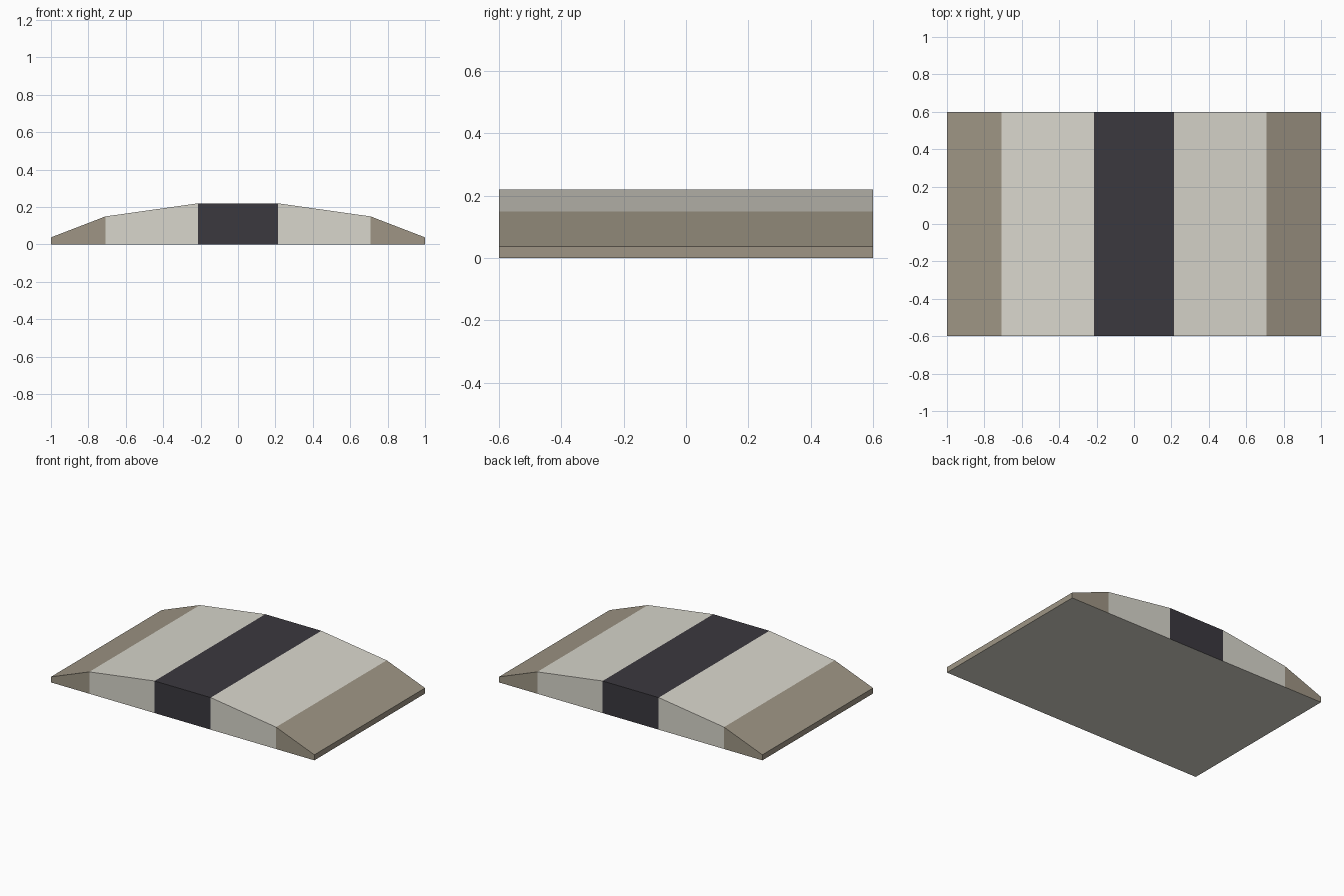
import bpy
import bmesh

cube = bpy.data.objects.get("Cube")
if cube:
    bpy.data.objects.remove(cube, do_unlink=True)


def make_material(name, srgb):
    linear = [((c + 0.055) / 1.055) ** 2.4 for c in srgb] + [1.0]
    mat = bpy.data.materials.new(name)
    mat.use_nodes = True
    mat.diffuse_color = linear
    mat.node_tree.nodes["Principled BSDF"].inputs["Base Color"].default_value = linear
    return mat


PALE, TAN, DARK = range(3)
materials = [
    make_material("pale stone", (0.85, 0.84, 0.80)),
    make_material("tan stone", (0.62, 0.585, 0.52)),
    make_material("charcoal", (0.23, 0.22, 0.245)),
]

# Half of the arched profile (x, height), mirrored to the other side
STRIP, KNEE, HALF_DEPTH = 0.213, 0.709, 0.6
half = [(STRIP, 0.22), (KNEE, 0.15), (1.0, 0.038)]
profile = [(-x, z) for x, z in reversed(half)] + half

# Sweep the profile from front to back in columns
bm = bmesh.new()
rings = []
for x, z in profile:
    corners = [(-HALF_DEPTH, 0), (HALF_DEPTH, 0), (HALF_DEPTH, z), (-HALF_DEPTH, z)]
    rings.append([bm.verts.new((x, y, h)) for y, h in corners])
for a, b in zip(rings, rings[1:]):
    for i in range(4):
        j = (i + 1) % 4
        bm.faces.new((a[i], a[j], b[j], b[i]))
bm.faces.new(rings[0])
bm.faces.new(rings[-1])
bmesh.ops.recalc_face_normals(bm, faces=bm.faces)

# Colour by column; the underside stays pale
for face in bm.faces:
    x = abs(face.calc_center_median().x)
    if face.normal.z < -0.5:
        face.material_index = PALE
    elif x < STRIP:
        face.material_index = DARK
    elif x < KNEE:
        face.material_index = PALE
    else:
        face.material_index = TAN

mesh = bpy.data.meshes.new("arched_ramp")
bm.to_mesh(mesh)
bm.free()
for mat in materials:
    mesh.materials.append(mat)
bpy.context.collection.objects.link(bpy.data.objects.new("arched_ramp", mesh))
